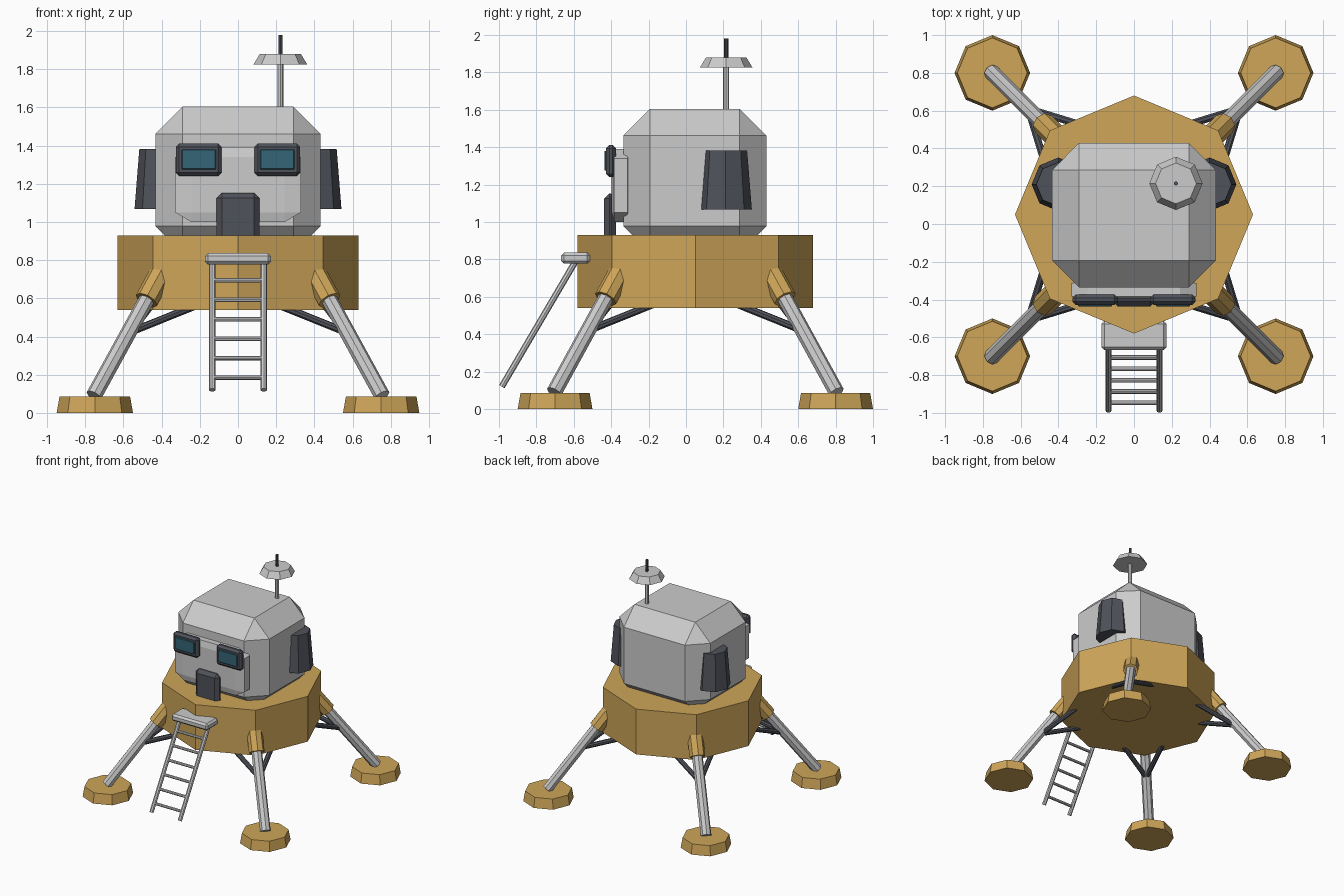
import bpy, bmesh
from math import radians
from mathutils import Vector, Matrix

if "Cube" in bpy.data.objects:
    bpy.data.objects.remove(bpy.data.objects["Cube"])

CY = 0.05  # centre line of the body in y


def material(name, r, g, b):
    m = bpy.data.materials.new(name)
    m.diffuse_color = (r, g, b, 1)
    m.use_nodes = True
    m.node_tree.nodes["Principled BSDF"].inputs["Base Color"].default_value = m.diffuse_color
    return m


GOLD = material("gold_foil", 0.62, 0.38, 0.10)
DARK = material("dark_metal", 0.08, 0.085, 0.105)
GLASS = material("window_glass", 0.035, 0.13, 0.18)


def finish(name, bm, mat):
    bmesh.ops.recalc_face_normals(bm, faces=bm.faces[:])
    me = bpy.data.meshes.new(name)
    bm.to_mesh(me)
    bm.free()
    ob = bpy.data.objects.new(name, me)
    bpy.context.collection.objects.link(ob)
    if mat:
        me.materials.append(mat)
    return ob


def box(name, lo, hi, bevel, mat=None, relative=False):
    """Chamfered box between two corners; relative bevels stretch with the box."""
    lo, hi = Vector(lo), Vector(hi)
    bm = bmesh.new()
    bmesh.ops.create_cube(bm, size=1)
    if not relative:
        bmesh.ops.scale(bm, vec=hi - lo, verts=bm.verts[:])
    bmesh.ops.bevel(bm, geom=bm.edges[:], offset=bevel, segments=1,
                    profile=0.5, affect='EDGES', clamp_overlap=True)
    if relative:
        bmesh.ops.scale(bm, vec=hi - lo, verts=bm.verts[:])
    bmesh.ops.translate(bm, vec=(lo + hi) / 2, verts=bm.verts[:])
    return finish(name, bm, mat)


def rod(name, a, b, r1, r2=None, mat=None, sides=8):
    """Flat-sided cylinder or cone from point a to point b."""
    a, b = Vector(a), Vector(b)
    d = b - a
    bm = bmesh.new()
    bmesh.ops.create_cone(bm, cap_ends=True, segments=sides, radius1=r1,
                          radius2=r1 if r2 is None else r2, depth=d.length)
    rot = Vector((0, 0, 1)).rotation_difference(d).to_matrix().to_4x4()
    bmesh.ops.transform(bm, matrix=Matrix.Translation((a + b) / 2) @ rot,
                        verts=bm.verts[:])
    return finish(name, bm, mat)


# Descent stage
rod("descent_stage", (0, CY, 0.54), (0, CY, 0.93), 0.63, mat=GOLD)

# Landing legs: pad, strut, socket and two braces in each corner
for sx in (-1, 1):
    for sy in (-1, 1):
        tag = ("left" if sx < 0 else "right") + ("_front" if sy < 0 else "_back")

        def P(x, y, z):
            return (sx * x, CY + sy * y, z)

        rod("foot_pad_" + tag, P(.75, .75, 0), P(.75, .75, .085), .2, .185, GOLD)
        rod("leg_strut_" + tag, P(.755, .755, .09), P(.42, .42, .70), .042)
        rod("leg_socket_" + tag, P(.48, .48, .59), P(.398, .398, .74), .062, mat=GOLD)
        rod("brace_a_" + tag, P(.56, .56, .425), P(.20, .45, .57), .02, mat=DARK)
        rod("brace_b_" + tag, P(.56, .56, .425), P(.45, .20, .57), .02, mat=DARK)

# Crew cabin and front panel
box("cabin", (-.433, -.335, .835), (.433, .43, 1.605), .143)
box("front_panel", (-.33, -.397, 1.0), (.33, -.30, 1.39), .13, relative=True)

# Windows, side pods
for sx, tag in ((-1, "left"), (1, "right")):
    cx = sx * .206
    box("window_frame_" + tag, (cx - .12, -.428, 1.24), (cx + .12, -.374, 1.412), .018, DARK)
    box("window_glass_" + tag, (cx - .09, -.437, 1.275), (cx + .09, -.40, 1.38), .004, GLASS)
    rod("side_pod_" + tag, (sx * .40, .21, 1.068), (sx * .40, .21, 1.382), .142, .117, DARK)

# Hatch
box("hatch", (-.113, -.438, .86), (.113, -.374, 1.153), .028, DARK)

# Antenna
rod("antenna_mast", (.222, .215, 1.58), (.222, .215, 1.84), .016)
rod("antenna_dish", (.222, .215, 1.825), (.222, .215, 1.88), .141, .108)
rod("antenna_tip", (.222, .215, 1.87), (.222, .215, 1.98), .011, mat=DARK)

# Porch and ladder
box("porch", (-.173, -.668, .777), (.173, -.513, .837), .016)
top, foot = Vector((0, -.585, .80)), Vector((0, -.985, .12))
for sx, tag in ((-1, "left"), (1, "right")):
    off = Vector((sx * .135, 0, 0))
    rod("ladder_rail_" + tag, foot + off, top + off, .017)
for i in range(6):
    p = foot.lerp(top, (.065 + i * .102) / .68)
    rod(f"ladder_rung_{i + 1}", p - Vector((.135, 0, 0)), p + Vector((.135, 0, 0)), .012)
